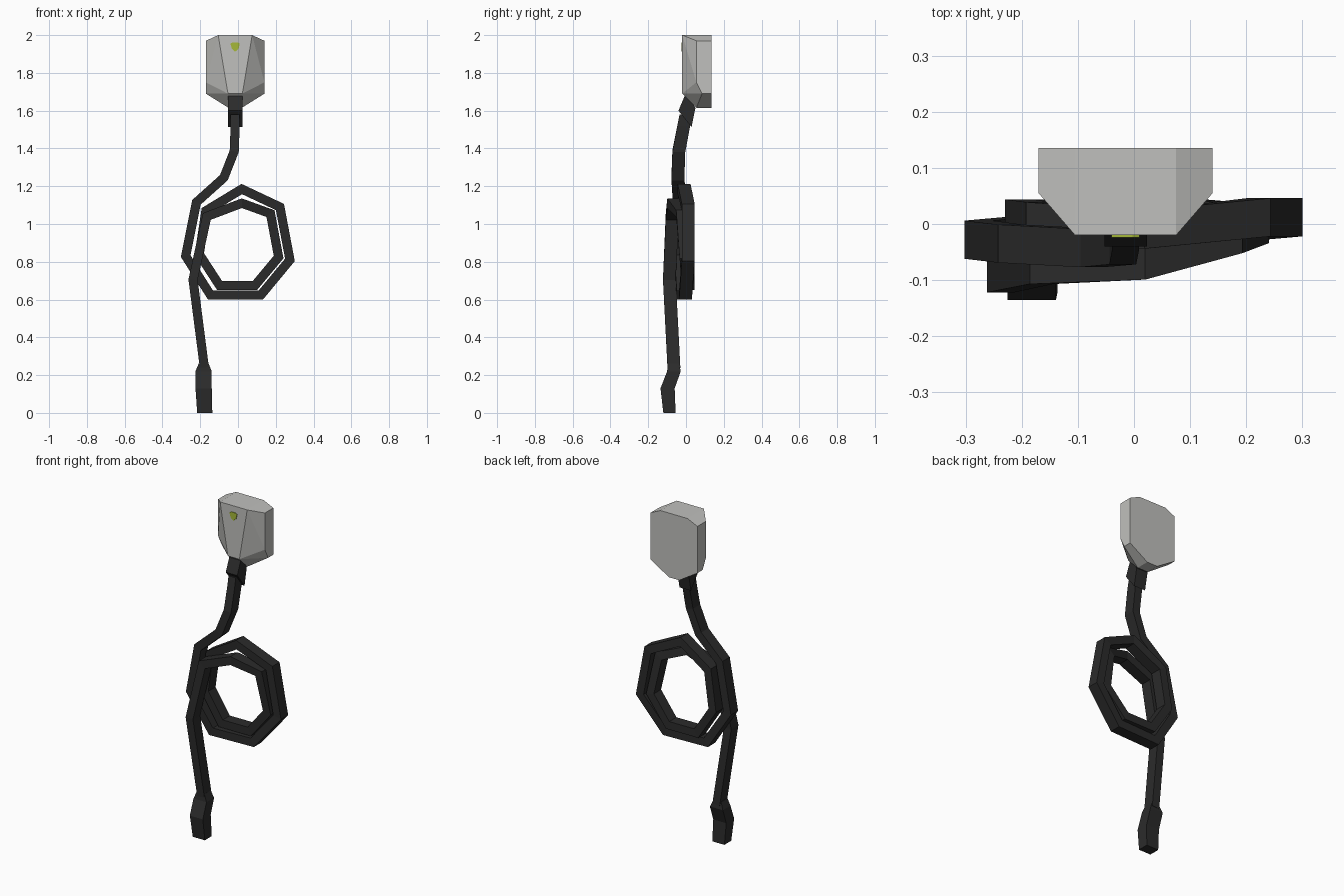
import bpy, bmesh
from mathutils import Vector

if "Cube" in bpy.data.objects:
    bpy.data.objects.remove(bpy.data.objects["Cube"])


def material(name, rgb):
    m = bpy.data.materials.new(name)
    m.diffuse_color = (*rgb, 1)
    m.use_nodes = True
    m.node_tree.nodes["Principled BSDF"].inputs["Base Color"].default_value = m.diffuse_color
    return m


GREY = material("light grey casing", (0.53, 0.53, 0.51))
BLACK = material("black rubber", (0.024, 0.024, 0.024))
GREEN = material("green indicator", (0.38, 0.48, 0.04))


def finish(name, bm, mat):
    bmesh.ops.recalc_face_normals(bm, faces=bm.faces)
    me = bpy.data.meshes.new(name)
    bm.to_mesh(me)
    bm.free()
    me.materials.append(mat)
    ob = bpy.data.objects.new(name, me)
    bpy.context.collection.objects.link(ob)
    return ob


def loft(name, rings, mat):
    """Skin a row of equal-sided rings and cap both ends."""
    bm = bmesh.new()
    rows = [[bm.verts.new(p) for p in r] for r in rings]
    n = len(rows[0])
    for a, b in zip(rows, rows[1:]):
        for i in range(n):
            j = (i + 1) % n
            bm.faces.new((a[i], a[j], b[j], b[i]))
    bm.faces.new(rows[0][::-1])
    bm.faces.new(rows[-1])
    return finish(name, bm, mat)


# Wall box: convex faceted casing, mirrored about its own centre line
CX = -0.015
half = [(0.09, -0.02, 2.0), (0.09, 0.135, 2.0),        # top
        (0.155, 0.055, 1.97), (0.155, 0.135, 1.97),    # shoulders
        (0.155, 0.055, 1.75), (0.155, 0.085, 1.69), (0.155, 0.135, 1.69),
        (0.038, -0.02, 1.69),                          # front foot
        (0.035, 0.055, 1.615), (0.035, 0.135, 1.615)]  # underside
bm = bmesh.new()
for x, y, z in half:
    for s in (-1, 1):
        bm.verts.new((CX + s * x, y, z))
bmesh.ops.convex_hull(bm, input=bm.verts[:])
bmesh.ops.dissolve_limit(bm, angle_limit=0.03, verts=bm.verts[:], edges=bm.edges[:])
finish("wall_box", bm, GREY)

# Small indicator plate on the front
plate = [(-0.025, 1.955), (-0.012, 1.962), (0.012, 1.962), (0.025, 1.955),
         (0.018, 1.928), (0, 1.912), (-0.018, 1.928)]
loft("indicator_plate", [[(CX + x, y, z) for x, z in plate] for y in (-0.018, -0.024)], GREEN)

# Slanted collar under the box
collar = [((0.0, 1.695), (0.05, 1.615)), ((-0.04, 1.60), (0.029, 1.513))]
loft("cable_collar", [[(CX - 0.038, *f), (CX + 0.038, *f), (CX + 0.038, *b), (CX - 0.038, *b)]
                      for f, b in collar], BLACK)

# Cable: down from the collar, two coils, then down to the plug
path = [Vector(p) for p in [
    (-0.015, 0.0, 1.58), (-0.015, -0.012, 1.52), (-0.02, -0.038, 1.385),
    (-0.075, -0.043, 1.245), (-0.22, -0.035, 1.115),
    (-0.277, -0.028, 0.83), (-0.145, -0.015, 0.623), (0.12, -0.003, 0.623),   # outer coil
    (0.275, 0.012, 0.81), (0.222, 0.012, 1.09), (0.02, -0.01, 1.185),
    (-0.17, 0.005, 1.07),
    (-0.205, 0.01, 0.84), (-0.098, 0.01, 0.675), (0.09, 0.012, 0.675),        # inner coil
    (0.215, 0.0, 0.825), (0.172, -0.018, 1.055), (0.02, -0.065, 1.11),
    (-0.165, -0.073, 1.04),
    (-0.238, -0.088, 0.705), (-0.178, -0.064, 0.24)]]
W, D = 0.024, 0.034


def side(a, b):
    d = b - a
    return Vector((-d.z, 0, d.x)).normalized()


rings = []
for i, p in enumerate(path):
    n0 = side(path[max(i - 1, 0)], path[max(i, 1)])
    n1 = side(path[min(i, len(path) - 2)], path[min(i + 1, len(path) - 1)])
    m = (n0 + n1).normalized()
    o = m * (W / m.dot(n0))            # mitred corner
    dy = Vector((0, D, 0))
    rings.append([p + o - dy, p + o + dy, p - o + dy, p - o - dy])
loft("charging_cable", rings, BLACK)

# Plug: height, centre x, half width, front y, back y
plug = [(0.0, -0.176, 0.040, -0.120, -0.055), (0.13, -0.182, 0.043, -0.135, -0.060),
        (0.22, -0.182, 0.043, -0.100, -0.028), (0.262, -0.182, 0.026, -0.096, -0.036)]
loft("plug", [[(c - w, f, z), (c + w, f, z), (c + w, b, z), (c - w, b, z)]
              for z, c, w, f, b in plug], BLACK)
